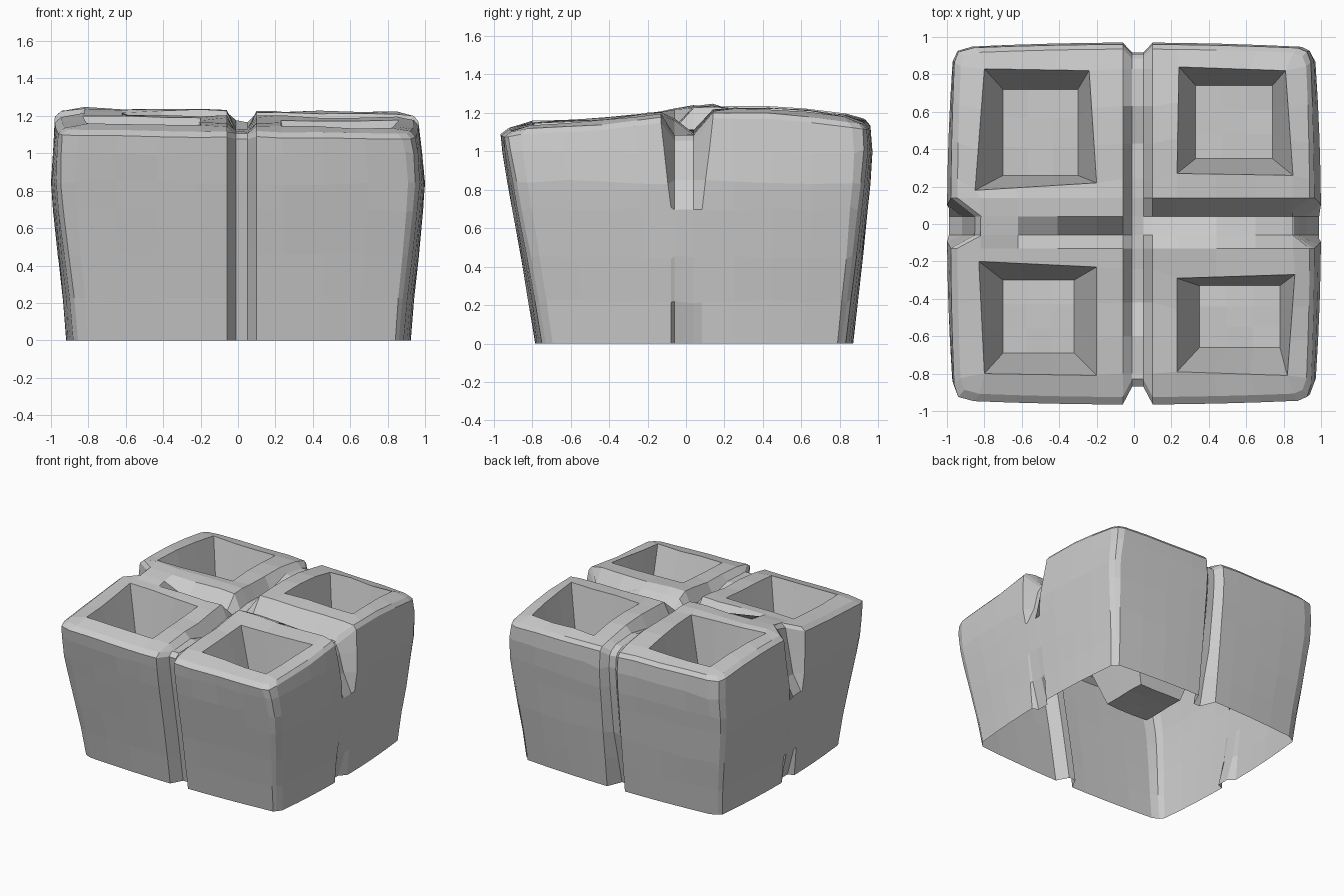
import bpy, bmesh, random

if "Cube" in bpy.data.objects:
    bpy.data.objects.remove(bpy.data.objects["Cube"])

random.seed(4)


def interp(t, pts):
    """Piecewise linear lookup; pts = [(t, value), ...]"""
    if t <= pts[0][0]:
        return pts[0][1]
    for (a, va), (b, vb) in zip(pts, pts[1:]):
        if t <= b:
            return va + (vb - va) * (t - a) / (b - a)
    return pts[-1][1]


def jit(a=0.006):
    return random.uniform(-a, a)


# Grid lines of the crown top; indices 1-4 and 9-12 frame the pockets
X = [-.94, -.82, -.62, -.41, -.20, -.06, -.01, .05, .10, .23, .44, .65, .85, .935]
Y = [-.90, -.80, -.60, -.42, -.24, -.13, -.06, .04, .14, .24, .43, .63, .83, .92]
N = 14

# Pockets: first column, first row, top corners (FL, FR, BR, BL), floor box, floor z
POCKETS = [
    (1, 1, [(-.80, -.80), (-.20, -.81), (-.20, -.23), (-.83, -.20)], (-.70, -.69, -.32, -.30), .77),
    (9, 1, [(.23, -.79), (.82, -.81), (.86, -.27), (.23, -.29)], (.35, -.66, .78, -.33), .76),
    (1, 9, [(-.85, .18), (-.20, .22), (-.24, .82), (-.80, .83)], (-.70, .26, -.30, .72), .80),
    (9, 9, [(.23, .27), (.85, .26), (.81, .82), (.24, .84)], (.33, .35, .74, .74), .78),
]


def bilinear(c, u, v):
    return tuple((1 - v) * ((1 - u) * c[0][k] + u * c[1][k])
                 + v * ((1 - u) * c[3][k] + u * c[2][k]) for k in (0, 1))


# Height of the crown: arched front to back, with a cross of fissures
ARCH = [(-.95, 1.13), (-.8, 1.145), (-.4, 1.17), (0, 1.215), (.3, 1.23), (.6, 1.215), (.95, 1.17)]


def top_z(i, j, x, y):
    z = interp(y, ARCH) - .012 * x
    if max(abs(x), abs(y)) > .88:
        z -= .015
    drop = 0
    if i in (6, 7):                      # front-to-back fissure
        drop = .10 if abs(y) < .5 else .04
    if x < -.04:                         # left: shallow groove beside a low ridge
        if j in (6, 7) and x < -.88:
            drop = .12
        elif x > -.5 and j == 6:
            drop = .09
        elif j in (7, 8):
            drop = -.01
    elif x > .08:                        # right: deep groove running out to the side
        if j == 7:
            drop = .12
        elif j == 6:
            drop = .11 if x > .6 else .04
    return z - drop


# Wall rings: z, left, right, front, back
RINGS = [
    (None, -.945, .94, -.925, .935),
    (-.06, -.98, .965, -.965, .96),
    (1.0, -.99, .985, -.955, .97),
    (.84, -1.0, 1.0, -.93, .96),
    (.70, -.99, .99, -.905, .945),
    (.45, -.963, .967, -.86, .922),
    (.22, -.937, .942, -.82, .895),
    (0, -.92, .925, -.785, .87),
]


def wall_xy(i, j, ring, z):
    _, xl, xr, yf, yb = ring
    u, v = X[i] / .94, Y[j] / .91
    x = xl + (xr - xl) * (X[i] - X[0]) / (X[-1] - X[0])
    y = yf + (yb - yf) * (Y[j] - Y[0]) / (Y[-1] - Y[0])
    if 4 < i < 9:
        x = X[i]
    if 4 < j < 9:
        y = Y[j]
        if j in (5, 8):
            y *= interp(z, [(.7, .6), (1.15, 1)])
    # Slightly pillowed outline, rounder towards the bottom
    pull = interp(z, [(0, .055), (.84, .036), (1.1, .024)])
    if i in (0, N - 1):
        x *= 1 - pull * v * v
    if j in (0, N - 1):
        y *= 1 - pull * u * u
    if i in (0, N - 1) and j in (0, N - 1):
        x *= .982
        y *= .982
    # Vertical grooves between the four lobes
    if j == 0 and i in (6, 7):
        y += .095
    if j == N - 1 and i in (6, 7):
        y -= interp(z, [(0, .12), (.5, .06), (1.2, .05)])
    if i in (0, N - 1) and j in (6, 7):
        d = interp(z, [(0, .05), (.22, .01), (.45, 0), (.70, 0), (.84, .08), (1.2, .13)])
        x += d if i == 0 else -d
    return x, y


bm = bmesh.new()

# Crown top
grid = {}
for j in range(N):
    for i in range(N):
        x, y = X[i], Y[j]
        if i in (0, N - 1) or j in (0, N - 1):
            x, y = wall_xy(i, j, RINGS[0], 1.2)
        for a, b, corners, _, _ in POCKETS:
            if a <= i <= a + 3 and b <= j <= b + 3:
                x, y = bilinear(corners, (i - a) / 3, (j - b) / 3)
        grid[i, j] = bm.verts.new((x, y, top_z(i, j, x, y) + jit()))


def in_pocket(i, j):
    return any(a <= i < a + 3 and b <= j < b + 3 for a, b, *_ in POCKETS)


for j in range(N - 1):
    for i in range(N - 1):
        if not in_pocket(i, j):
            bm.faces.new([grid[i, j], grid[i + 1, j], grid[i + 1, j + 1], grid[i, j + 1]])

# Tapering pockets
for a, b, _, (x0, y0, x1, y1), fz in POCKETS:
    floor = {}
    for p in range(4):
        for q in range(4):
            floor[p, q] = bm.verts.new((x0 + (x1 - x0) * p / 3, y0 + (y1 - y0) * q / 3, fz + jit()))
    for p in range(3):
        for q in range(3):
            bm.faces.new([floor[p, q], floor[p + 1, q], floor[p + 1, q + 1], floor[p, q + 1]])
    loop = ([(p, 0) for p in range(3)] + [(3, q) for q in range(3)]
            + [(p, 3) for p in (3, 2, 1)] + [(0, q) for q in (3, 2, 1)])
    for s, t in zip(loop, loop[1:] + loop[:1]):
        bm.faces.new([grid[a + s[0], b + s[1]], grid[a + t[0], b + t[1]], floor[t], floor[s]])

# Outer walls, open at the bottom
M = N - 1
rim = ([(i, 0) for i in range(M)] + [(M, j) for j in range(M)]
       + [(i, M) for i in range(M, 0, -1)] + [(0, j) for j in range(M, 0, -1)])
prev = [grid[k] for k in rim]
for ring in RINGS[1:]:
    cur = []
    for n, (i, j) in enumerate(rim):
        z = ring[0]
        if z < 0:
            z = prev[n].co.z - .03
        x, y = wall_xy(i, j, ring, z)
        if 0 < z < 1.02:
            z = min(z + jit(.012), prev[n].co.z - .01)
        cur.append(bm.verts.new((x, y, z)))
    for n in range(len(rim)):
        m = (n + 1) % len(rim)
        bm.faces.new([prev[m], prev[n], cur[n], cur[m]])
    prev = cur

bm.normal_update()
mesh = bpy.data.meshes.new("lobed_block")
bm.to_mesh(mesh)
bm.free()
obj = bpy.data.objects.new("lobed_block", mesh)
bpy.context.collection.objects.link(obj)
